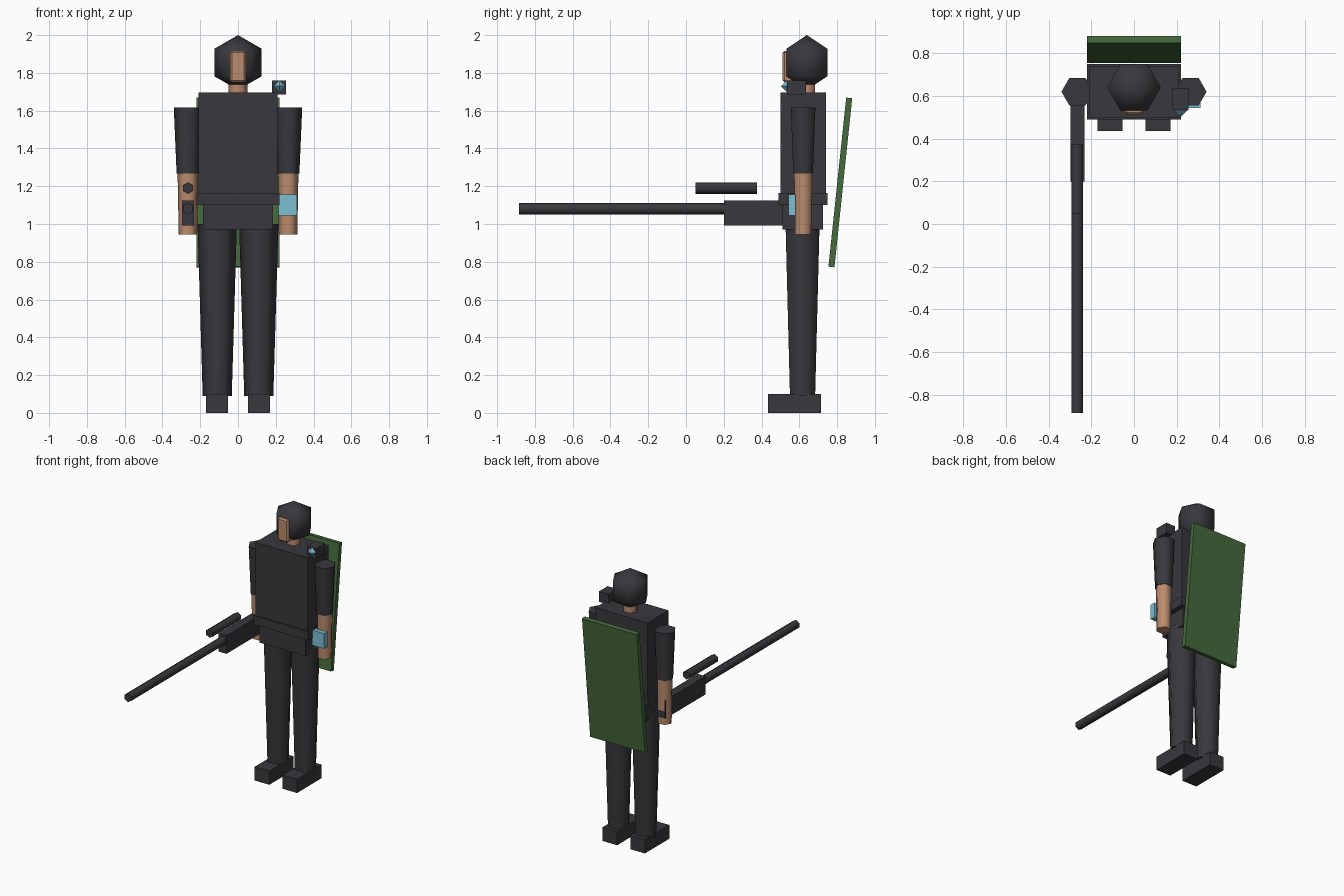
import bpy, bmesh
from math import radians, cos, sin, pi
from mathutils import Matrix

cube = bpy.data.objects.get("Cube")
if cube:
    bpy.data.objects.remove(cube, do_unlink=True)


def material(name, rgb):
    m = bpy.data.materials.new(name)
    m.use_nodes = True
    color = (*rgb, 1)
    m.diffuse_color = color
    bsdf = next(n for n in m.node_tree.nodes if n.type == 'BSDF_PRINCIPLED')
    bsdf.inputs["Base Color"].default_value = color
    return m


CLOTH = material("charcoal", (0.04, 0.04, 0.047))
SKIN = material("skin", (0.50, 0.26, 0.155))
GREEN = material("green", (0.06, 0.145, 0.045))
CYAN = material("light_blue", (0.20, 0.52, 0.65))


def finish(name, bm, mat, smooth=0):
    bmesh.ops.recalc_face_normals(bm, faces=bm.faces)
    for f in bm.faces:
        f.smooth = smooth > 0
    me = bpy.data.meshes.new(name)
    bm.to_mesh(me)
    bm.free()
    if smooth:
        me.set_sharp_from_angle(angle=radians(smooth))
    me.materials.append(mat)
    ob = bpy.data.objects.new(name, me)
    bpy.context.collection.objects.link(ob)
    return ob


def box(name, x, y, z, mat, bevel=0):
    """Box from its (min, max) range on each axis."""
    bm = bmesh.new()
    bmesh.ops.create_cube(bm, size=1)
    ranges = (x, y, z)
    for v in bm.verts:
        v.co = [(r[0] + r[1]) / 2 + c * (r[1] - r[0]) for r, c in zip(ranges, v.co)]
    if bevel:
        bmesh.ops.bevel(bm, geom=bm.edges[:], offset=bevel, segments=1, affect='EDGES')
    return finish(name, bm, mat)


def lathe(name, loc, rings, mat, sides=6, turn=0, smooth=70, forward=False):
    """Solid of few sides through (height, radius) rings; radius 0 is a pole."""
    bm = bmesh.new()
    loops = []
    for h, r in rings:
        n = sides if r else 1
        loops.append([bm.verts.new((r * cos(turn + 2 * pi * i / n),
                                    r * sin(turn + 2 * pi * i / n), h)) for i in range(n)])
    for a, b in zip(loops, loops[1:]):
        for i in range(sides):
            j = (i + 1) % sides
            corners = [a[i % len(a)], a[j % len(a)], b[j % len(b)], b[i % len(b)]]
            bm.faces.new(list(dict.fromkeys(corners)))
    for end in (loops[0], loops[-1]):
        if len(end) > 1:
            bm.faces.new(end)
    if forward:
        bm.transform(Matrix.Rotation(pi / 2, 4, 'X'))
    bm.transform(Matrix.Translation(loc))
    return finish(name, bm, mat, smooth)


# Torso, belt and hips
box("torso", (-0.21, 0.21), (0.50, 0.74), (1.12, 1.695), CLOTH)
box("belt", (-0.22, 0.22), (0.49, 0.75), (1.10, 1.165), CLOTH)
box("hips", (-0.185, 0.185), (0.51, 0.725), (0.97, 1.12), CLOTH)

# Head, face and neck
R = 0.145
lathe("head", (0, 0.64, 1.855),
      [(-R, 0), (-R / 2, R * 0.866), (R / 2, R * 0.866), (R, 0)], CLOTH, smooth=85)
box("face", (-0.043, 0.043), (0.512, 0.58), (1.75, 1.917), SKIN, bevel=0.01)
lathe("neck", (0, 0.64, 0), [(1.67, 0.05), (1.78, 0.05)], SKIN)

# Limbs, mirrored left and right
for side, s in (("left", 1), ("right", -1)):
    lathe(side + "_leg", (s * 0.11, 0.617, 0), [(0.09, 0.077), (1.0, 0.104)], CLOTH)
    box(side + "_shoe", sorted((s * 0.053, s * 0.17)), (0.435, 0.715), (0, 0.10), CLOTH)
    lathe(side + "_upper_arm", (s * 0.265, 0.62, 0), [(1.268, 0.06), (1.618, 0.075)], CLOTH)
    lathe(side + "_forearm", (s * 0.265, 0.62, 0), [(0.945, 0.049), (1.275, 0.055)], SKIN)

# Wrist screen and shoulder lamp
box("wrist_screen", (0.215, 0.312), (0.543, 0.58), (1.045, 1.155), CYAN)
box("shoulder_mount", (0.18, 0.255), (0.535, 0.635), (1.685, 1.76), CLOTH)
lathe("shoulder_lamp", (0.22, 0.535, 1.73), [(-0.032, 0), (0, 0.032), (0.032, 0)],
      CYAN, sides=4, smooth=0)

# Long rifle held in the right hand
box("rifle_body", (-0.297, -0.233), (0.20, 0.664), (0.993, 1.125), CLOTH)
lathe("rifle_barrel", (-0.265, 0, 1.08), [(-0.21, 0.031), (0.885, 0.031)], CLOTH,
      turn=pi / 2, forward=True)
lathe("rifle_scope", (-0.265, 0, 1.19), [(-0.375, 0.031), (-0.05, 0.031)], CLOTH,
      turn=pi / 2, forward=True)

# Leaning back panel
panel = box("back_panel", (-0.22, 0.22), (-0.016, 0.016), (-0.45, 0.45), GREEN)
panel.location = (0, 0.817, 1.22)
panel.rotation_euler.x = -radians(6)
